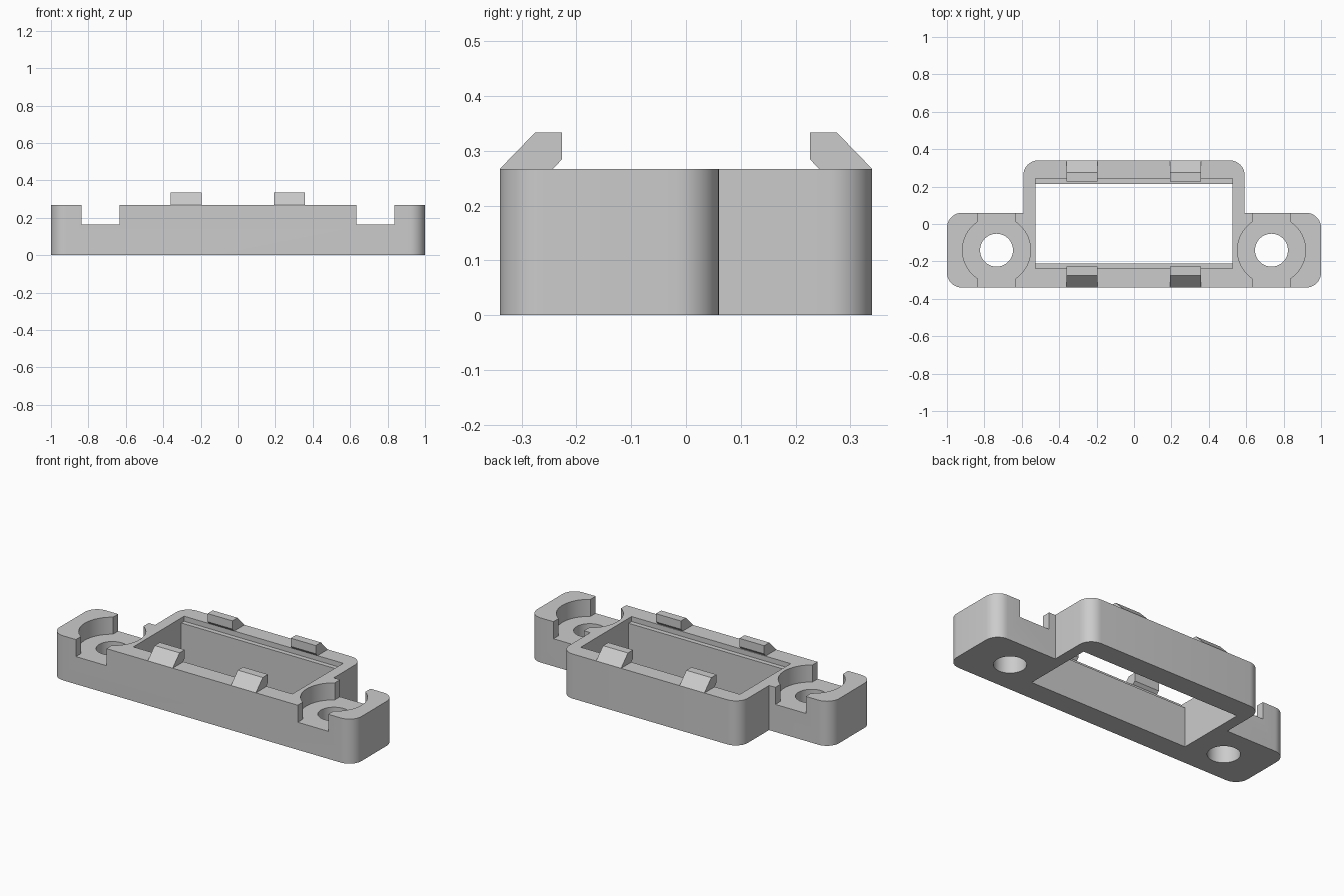
import bpy, bmesh
from mathutils import Vector

HEIGHT = 0.267
SEAT = 0.165          # floor of the screw recesses
EAR = (0.735, -0.14)  # screw centre on the left ear

old = bpy.data.objects.get("Cube")
if old:
    bpy.data.objects.remove(old, do_unlink=True)

grey = bpy.data.materials.new("light grey")
grey.use_nodes = True
color = (0.6, 0.6, 0.6, 1)
grey.diffuse_color = color
grey.node_tree.nodes["Principled BSDF"].inputs["Base Color"].default_value = color


def prism(name, points, sweep, round_at=(), radius=0.08):
    """Sweep a closed outline along a vector, rounding the chosen corners."""
    bm = bmesh.new()
    verts = [bm.verts.new(p) for p in points]
    face = bm.faces.new(verts)
    made = bmesh.ops.extrude_face_region(bm, geom=[face])["geom"]
    bmesh.ops.translate(bm, vec=sweep, verts=[v for v in made if isinstance(v, bmesh.types.BMVert)])
    if round_at:
        corners = [verts[i] for i in round_at]
        along = Vector(sweep).normalized()
        edges = [e for v in corners for e in v.link_edges
                 if abs((e.verts[1].co - e.verts[0].co).normalized().dot(along)) > 0.99]
        bmesh.ops.bevel(bm, geom=edges, offset=radius, segments=10, profile=0.5, affect='EDGES')
    bmesh.ops.recalc_face_normals(bm, faces=bm.faces)
    mesh = bpy.data.meshes.new(name)
    bm.to_mesh(mesh)
    bm.free()
    mesh.materials.append(grey)
    obj = bpy.data.objects.new(name, mesh)
    bpy.context.collection.objects.link(obj)
    return obj


def box(name, x0, x1, y0, y1, z0, z1):
    return prism(name, [(x0, y0, z0), (x1, y0, z0), (x1, y1, z0), (x0, y1, z0)], (0, 0, z1 - z0))


def cylinder(name, x, y, radius, z0, z1):
    bpy.ops.mesh.primitive_cylinder_add(vertices=64, radius=radius, depth=z1 - z0,
                                        location=(x, y, (z0 + z1) / 2))
    obj = bpy.context.object
    obj.name = name
    obj.data.materials.append(grey)
    return obj


def cut(target, cutter):
    cutter.hide_render = True
    mod = target.modifiers.new("cut", 'BOOLEAN')
    mod.operation = 'DIFFERENCE'
    mod.solver = 'EXACT'
    mod.object = cutter
    with bpy.context.temp_override(object=target, active_object=target):
        bpy.ops.object.modifier_apply(modifier=mod.name)
    bpy.data.objects.remove(cutter, do_unlink=True)


# Frame with two ears, every outer corner rounded
half = [(1, -0.34), (1, 0.06), (0.592, 0.06), (0.592, 0.34)]
outline = half + [(-x, y) for x, y in reversed(half)]
body = prism("frame_body", [(x, y, 0) for x, y in outline], (0, 0, HEIGHT),
             round_at=(0, 1, 3, 4, 6, 7))

# Central window with a shallow ledge along its long sides
cut(body, box("window", -0.527, 0.527, -0.21, 0.215, -0.1, 0.5))
cut(body, box("ledge", -0.527, 0.527, -0.238, 0.243, HEIGHT - 0.03, 0.5))

# Screw recesses, cross slots and through holes
for side in (-1, 1):
    x, y = side * EAR[0], EAR[1]
    cut(body, cylinder("recess", x, y, 0.182, SEAT, 0.5))
    cut(body, box("slot", x - 0.101, x + 0.101, -0.5, 0.2, SEAT, 0.5))
    cut(body, cylinder("screw_hole", x, y, 0.088, -0.1, 0.5))

# Hooked clips on the front and back rails
hook = [(0.34, 0), (0.275, 0.067), (0.226, 0.067), (0.226, 0.018), (0.243, 0)]
for end, label in ((-1, "front"), (1, "back")):
    for x0, side in ((-0.36, "right"), (0.192, "left")):
        prism(f"{label}_{side}_clip", [(x0, end * y, HEIGHT + z) for y, z in hook], (0.165, 0, 0))

# Smooth the round walls, keep the hard edges
bpy.ops.object.select_all(action='DESELECT')
body.select_set(True)
bpy.context.view_layer.objects.active = body
bpy.ops.object.shade_smooth_by_angle(angle=0.52)
